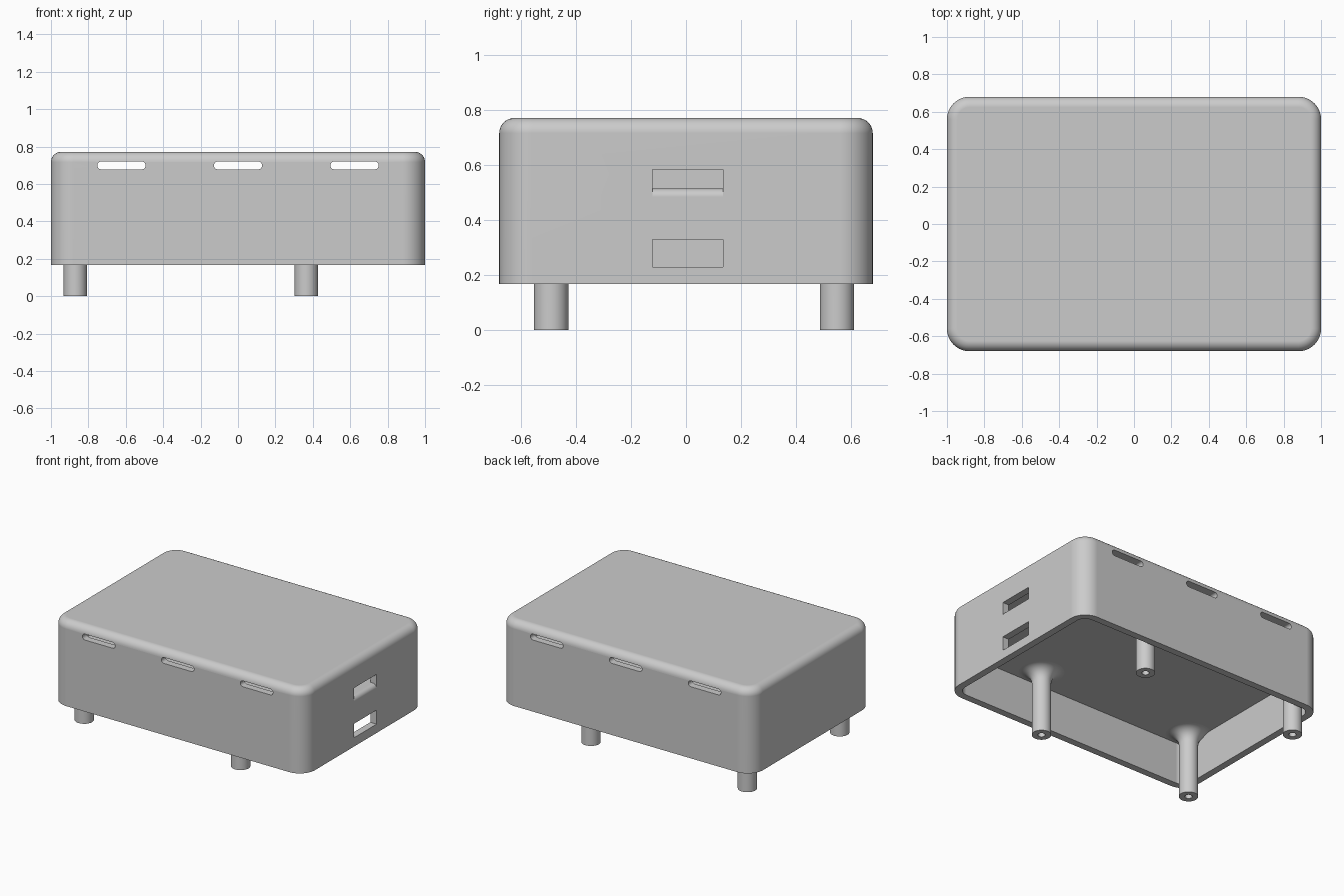
import bpy, bmesh, math
from mathutils import Matrix, Vector

if "Cube" in bpy.data.objects:
    bpy.data.objects.remove(bpy.data.objects["Cube"])

grey = bpy.data.materials.new("light grey")
grey.use_nodes = True
GREY = (0.6, 0.6, 0.6, 1)
grey.diffuse_color = GREY
grey.node_tree.nodes["Principled BSDF"].inputs["Base Color"].default_value = GREY


def make_object(name, bm):
    bmesh.ops.recalc_face_normals(bm, faces=bm.faces)
    mesh = bpy.data.meshes.new(name)
    bm.to_mesh(mesh)
    bm.free()
    mesh.materials.append(grey)
    obj = bpy.data.objects.new(name, mesh)
    bpy.context.collection.objects.link(obj)
    return obj


def round_edges(bm, test, radius, segments):
    edges = [e for e in bm.edges if test(e)]
    bmesh.ops.bevel(bm, geom=edges, offset=radius, segments=segments,
                    profile=0.5, affect='EDGES', clamp_overlap=False)


def box(name, low, high, axis=None, radius=0, top_radius=0):
    """Box with the edges along one axis rounded, then its top rim."""
    low, high = Vector(low), Vector(high)
    bm = bmesh.new()
    place = Matrix.Translation((low + high) / 2) @ Matrix.Diagonal((*(high - low), 1))
    bmesh.ops.create_cube(bm, size=1, matrix=place)
    if axis is not None:
        along = lambda e: abs((e.verts[0].co - e.verts[1].co).normalized()[axis]) > 0.9
        round_edges(bm, along, radius, 10)
    if top_radius:
        on_top = lambda e: all(abs(v.co.z - high.z) < 1e-4 for v in e.verts)
        round_edges(bm, on_top, top_radius, 8)
    return make_object(name, bm)


def extrude_y(name, profile, y0, y1):
    """Prism along y from an x-z outline."""
    bm = bmesh.new()
    face = bm.faces.new([bm.verts.new((x, y0, z)) for x, z in profile])
    grown = bmesh.ops.extrude_face_region(bm, geom=[face])["geom"]
    moved = [v for v in grown if isinstance(v, bmesh.types.BMVert)]
    bmesh.ops.translate(bm, verts=moved, vec=(0, y1 - y0, 0))
    return make_object(name, bm)


def activate(obj):
    bpy.ops.object.select_all(action='DESELECT')
    obj.select_set(True)
    bpy.context.view_layer.objects.active = obj


def smooth(obj):
    activate(obj)
    bpy.ops.object.shade_smooth_by_angle(angle=math.radians(30))
    mod = obj.modifiers.new("even shading", 'WEIGHTED_NORMAL')
    mod.keep_sharp = True


def cut(obj, cutter):
    mod = obj.modifiers.new("cut", 'BOOLEAN')
    mod.operation = 'DIFFERENCE'
    mod.solver = 'EXACT'
    mod.object = cutter
    activate(obj)
    bpy.ops.object.modifier_apply(modifier=mod.name)
    bpy.data.objects.remove(cutter)


# Case dimensions
BASE, TOP = 0.167, 0.772
FLOOR, CEILING = 0.515, 0.465
WALL, LIP = 0.05, 0.03
X, Y = 1 - WALL, 0.68 - WALL

# Rounded case with a closed upper chamber and an open lower bay
case = box("case", (-1, -0.68, BASE), (1, 0.68, TOP), 2, 0.12, 0.055)
cut(case, box("upper_chamber", (-X, -Y, FLOOR), (X, Y, 0.722), 2, 0.07))
cut(case, box("lower_bay", (-X, -Y, 0), (X, Y, CEILING), 2, 0.07))

# Vent slots through the front and back walls
for x in (-0.623, 0, 0.623):
    cut(case, box("vent_slot", (x - 0.129, -0.8, 0.678), (x + 0.129, 0.8, 0.72), 1, 0.0208))

# Port openings in the +x end wall, the upper one with a rounded sill
PORT_Y = (-0.122, 0.135)
cut(case, box("lower_port", (0.9, PORT_Y[0], 0.23), (1.1, PORT_Y[1], 0.33)))
sill = [(1 - LIP + LIP * math.sin(a), FLOOR - LIP + LIP * math.cos(a))
        for a in (i / 8 * math.pi / 2 for i in range(9))]
outline = [(1.1, 0.585), (0.9, 0.585), (0.9, FLOOR), *sill, (1.1, FLOOR - LIP)]
cut(case, extrude_y("upper_port", outline, *PORT_Y))
smooth(case)


def post(name, x, y):
    """Turned standoff with a screw hole below and a flared top held inside the walls."""
    r, hole, depth, flare = 0.0625, 0.024, 0.2, 0.085
    profile = [(0, depth), (hole, depth), (hole, 0), (r, 0)]
    for i in range(11):
        a = i / 10 * math.pi / 2
        profile.append((r + flare * (1 - math.cos(a)), CEILING - flare * (1 - math.sin(a))))
    profile += [(r + flare, CEILING + 0.01), (0, CEILING + 0.01)]
    bm = bmesh.new()
    verts = [bm.verts.new((px, 0, pz)) for px, pz in profile]
    edges = [bm.edges.new(pair) for pair in zip(verts, verts[1:])]
    bmesh.ops.spin(bm, geom=verts + edges, axis=(0, 0, 1), cent=(0, 0, 0),
                   angle=math.tau, steps=40)
    bmesh.ops.remove_doubles(bm, verts=bm.verts, dist=1e-5)
    for v in bm.verts:
        v.co.x = max(v.co.x + x, -X - 0.01)
        v.co.y = max(-Y - 0.01, min(v.co.y + y, Y + 0.01))
    smooth(make_object(name, bm))


# Four standoffs
for side, x in (("right", -0.87), ("left", 0.365)):
    for end, y in (("front", -0.491), ("back", 0.55)):
        post(f"{end}_{side}_post", x, y)
